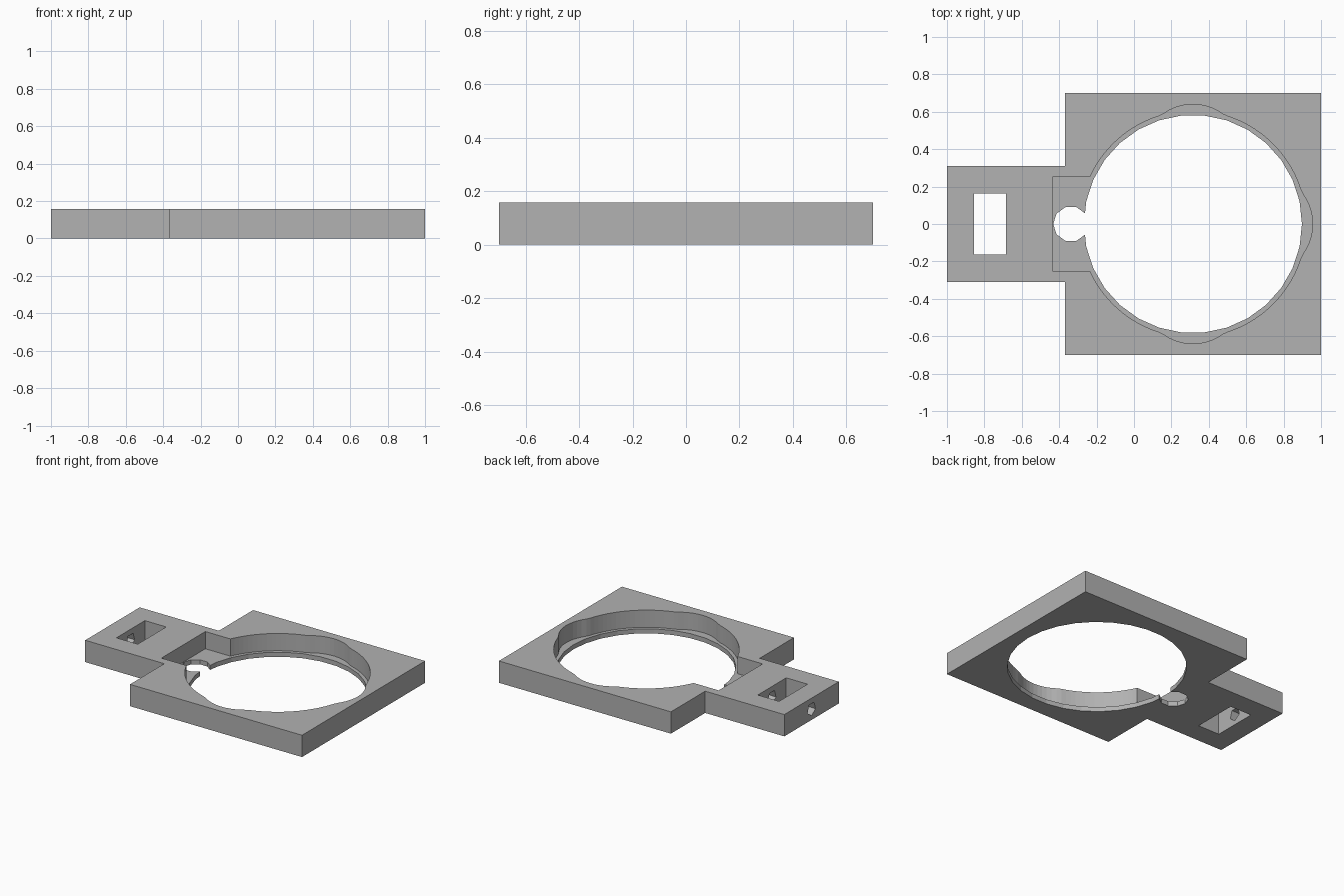
import bpy, bmesh
from math import sin, cos, sqrt, pi, radians, asin

cube = bpy.data.objects.get("Cube")
if cube:
    bpy.data.objects.remove(cube, do_unlink=True)

THICK, LIP = 0.157, 0.033      # plate height, height of the retaining lip
CX = 0.315                     # centre of the large ring
POCKET_X, POCKET_Y = -0.435, 0.25

grey = bpy.data.materials.new("plain grey")
grey.use_nodes = True
colour = (0.445, 0.445, 0.445, 1)
grey.diffuse_color = colour
grey.node_tree.nodes["Principled BSDF"].inputs["Base Color"].default_value = colour


def prism(name, outline, low, high, axis="z"):
    """Extrude a closed outline along z, or a (y, z) outline along x."""
    place = (lambda p, h: (p[0], p[1], h)) if axis == "z" else (lambda p, h: (h, p[0], p[1]))
    bm = bmesh.new()
    face = bm.faces.new([bm.verts.new(place(p, low)) for p in outline])
    top = bmesh.ops.extrude_face_region(bm, geom=[face])["geom"]
    shift = place((0, 0), high - low)
    bmesh.ops.translate(bm, vec=shift, verts=[g for g in top if isinstance(g, bmesh.types.BMVert)])
    bmesh.ops.recalc_face_normals(bm, faces=bm.faces)
    mesh = bpy.data.meshes.new(name)
    bm.to_mesh(mesh)
    bm.free()
    mesh.materials.append(grey)
    obj = bpy.data.objects.new(name, mesh)
    bpy.context.collection.objects.link(obj)
    return obj


def ring(cx, cy, radius, sides, start=0.0):
    return [(cx + radius * cos(start + 2 * pi * i / sides),
             cy + radius * sin(start + 2 * pi * i / sides)) for i in range(sides)]


def rect(x0, x1, y0, y1):
    return [(x0, y0), (x1, y0), (x1, y1), (x0, y1)]


def recess_radius(angle):
    """Round recess with a shallow bulge at the right, back and front."""
    reach, bulge = 0.37, 0.27
    r = 0.605
    for centre in (-pi / 2, 0, pi / 2):
        a = angle - centre
        inside = bulge ** 2 - (reach * sin(a)) ** 2
        if cos(a) > 0 and inside > 0:
            r = max(r, reach * cos(a) + sqrt(inside))
    return r


# Plate with a narrower tab at the left of the outline
half = [(1, 0.7), (-0.37, 0.7), (-0.37, 0.31), (-1, 0.31)]
plate = prism("holder_plate", half + [(x, -y) for x, y in reversed(half)], 0, THICK)

# Upper recess, opening into a square pocket
limit = pi - asin(POCKET_Y / 0.605)
steps = 104
recess = []
for i in range(steps + 1):
    a = -limit + 2 * limit * i / steps
    r = recess_radius(a)
    recess.append((CX + r * cos(a), r * sin(a)))
recess += [(POCKET_X, POCKET_Y), (POCKET_X, -POCKET_Y)]

# Pentagonal screw hole with a corner pointing down
screw = ring(0, THICK / 2, 0.048, 5, radians(-90))

cutters = [
    prism("recess_cutter", recess, LIP, 0.3),
    prism("opening_cutter", ring(CX, 0, 0.583, 30), -0.1, 0.3),
    prism("notch_cutter", ring(-0.337, 0, 0.095, 10), -0.1, 0.3),
    prism("nut_slot_cutter", rect(-0.855, -0.685, -0.162, 0.162), -0.1, 0.3),
    prism("screw_hole_cutter", screw, -1.1, -0.55, "x"),
]

# Cut each opening and discard its cutter
bpy.context.view_layer.objects.active = plate
for cutter in cutters:
    cutter.hide_render = True
    mod = plate.modifiers.new(cutter.name, "BOOLEAN")
    mod.operation = "DIFFERENCE"
    mod.solver = "EXACT"
    mod.object = cutter
    bpy.ops.object.modifier_apply(modifier=mod.name)
    bpy.data.objects.remove(cutter, do_unlink=True)
